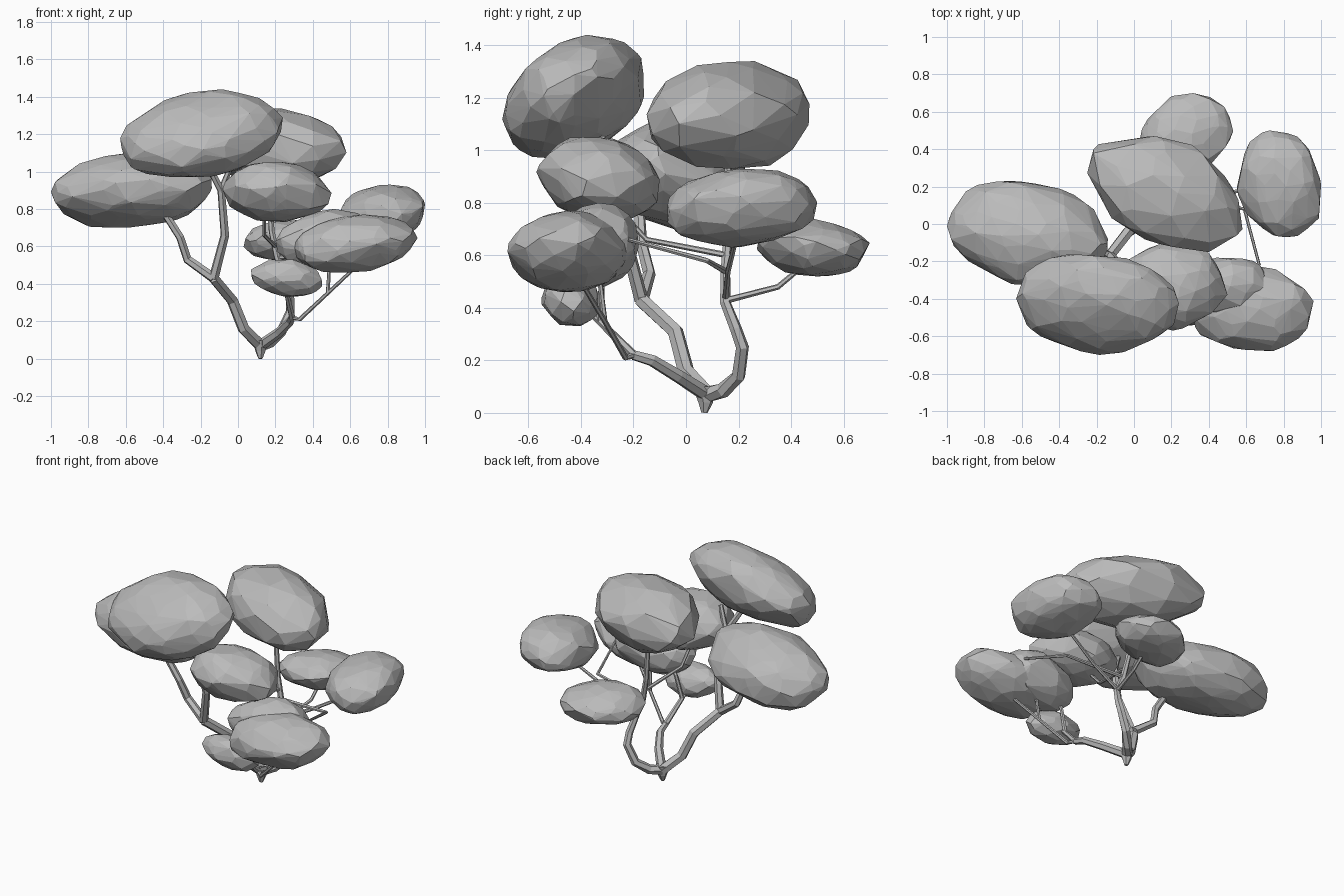
import bpy, bmesh, math, random
from mathutils import Vector, noise

if "Cube" in bpy.data.objects:
    bpy.data.objects.remove(bpy.data.objects["Cube"])

mat = bpy.data.materials.new("plain grey")
mat.use_nodes = True
grey = (0.5, 0.5, 0.5, 1)
mat.diffuse_color = grey
mat.node_tree.nodes["Principled BSDF"].inputs["Base Color"].default_value = grey


def add_object(name, bm):
    mesh = bpy.data.meshes.new(name)
    bmesh.ops.recalc_face_normals(bm, faces=bm.faces)
    bm.to_mesh(mesh)
    bm.free()
    mesh.materials.append(mat)
    obj = bpy.data.objects.new(name, mesh)
    bpy.context.collection.objects.link(obj)
    return obj


def foliage(name, low, high, shear=(0, 0, 0), count=100, seed=1):
    """Faceted leaf cluster filling the box low..high; shear is (xz, yz, xy)."""
    rng = random.Random(seed)
    golden = math.pi * (3 - math.sqrt(5))
    pts = []
    for i in range(count):
        z = 1 - 2 * (i + 0.5) / count
        a = i * golden + rng.uniform(-0.3, 0.3)
        r = math.sqrt(1 - z * z)
        p = Vector((r * math.cos(a), r * math.sin(a), z + rng.uniform(-0.06, 0.06))).normalized()
        p *= 1 + 0.1 * noise.noise(p * 1.4 + Vector((seed * 3.7, 0, 0))) + rng.uniform(-0.02, 0.02)
        p.z += shear[0] * p.x + shear[1] * p.y
        p.y += shear[2] * p.x
        pts.append(p)
    bm = bmesh.new()
    # Scale the cluster to its box, then wrap it in flat facets
    lo = [min(p[k] for p in pts) for k in range(3)]
    hi = [max(p[k] for p in pts) for k in range(3)]
    for p in pts:
        bm.verts.new([low[k] + (p[k] - lo[k]) / (hi[k] - lo[k]) * (high[k] - low[k]) for k in range(3)])
    hull = bmesh.ops.convex_hull(bm, input=bm.verts)
    loose = set(hull["geom_interior"]) | set(hull["geom_unused"])
    bmesh.ops.delete(bm, geom=[v for v in loose if isinstance(v, bmesh.types.BMVert)], context="VERTS")
    add_object(name, bm)


def branch(name, path, start, end, sides=6):
    """Tapered angular tube along a path."""
    bm = bmesh.new()
    path = [Vector(p) for p in path]
    rings = []
    for i, p in enumerate(path):
        d = (path[min(i + 1, len(path) - 1)] - path[max(i - 1, 0)]).normalized()
        u = d.cross(Vector((0.3, 0.9, 0.1))).normalized()
        w = d.cross(u)
        r = start + (end - start) * i / (len(path) - 1)
        angles = [2 * math.pi * k / sides for k in range(sides)]
        rings.append([bm.verts.new(p + r * (u * math.cos(a) + w * math.sin(a))) for a in angles])
    for a, b in zip(rings, rings[1:]):
        for k in range(sides):
            n = (k + 1) % sides
            bm.faces.new((a[k], a[n], b[n], b[k]))
    bm.faces.new(rings[0])
    bm.faces.new(rings[-1])
    add_object(name, bm)


# Leaf clusters
foliage("top_front_foliage", (-0.63, -0.70, 0.97), (0.24, -0.16, 1.44), (0.25, 0.32, -0.1), 130, 1)
foliage("top_back_foliage", (-0.25, -0.15, 0.93), (0.58, 0.47, 1.34), (-0.12, 0, -0.36), 65, 2)
foliage("side_foliage", (-1.0, -0.33, 0.70), (-0.14, 0.23, 1.11), (0.1, -0.12, -0.2), 130, 3)
foliage("middle_foliage", (-0.08, -0.57, 0.73), (0.50, -0.10, 1.05), (-0.1, -0.15, 0), 95, 4)
foliage("low_front_foliage", (0.29, -0.68, 0.46), (0.96, -0.22, 0.77), (0.2, 0, -0.05), 110, 5)
foliage("low_inner_foliage", (0.20, -0.50, 0.48), (0.73, -0.18, 0.80), (0.15, 0, 0.1), 80, 6)
foliage("side_back_foliage", (0.55, -0.07, 0.63), (1.0, 0.50, 0.93), (0.1, 0.1, -0.1), 110, 7)
foliage("low_back_foliage", (0.03, 0.27, 0.52), (0.53, 0.70, 0.74), (0, -0.1, 0.22), 85, 8)
foliage("small_foliage", (0.07, -0.55, 0.33), (0.45, -0.33, 0.53), (-0.15, -0.1, 0), 55, 9)

# Trunk base and the three main limbs
base = (0.12, 0.08, 0.07)
branch("trunk_base", [(0.12, 0.07, 0), (0.12, 0.075, 0.04), (0.12, 0.07, 0.1)], 0.012, 0.045)
fork = (-0.13, -0.17, 0.43)
branch("left_limb", [base, (0.03, 0.0, 0.16), (-0.03, -0.04, 0.31), fork], 0.034, 0.03)
branch("left_limb_outer", [fork, (-0.27, -0.14, 0.53), (-0.31, -0.17, 0.65), (-0.42, -0.18, 0.82)], 0.027, 0.02)
branch("left_limb_upper", [fork, (-0.07, -0.23, 0.66), (-0.09, -0.29, 0.90), (-0.17, -0.35, 1.05)], 0.027, 0.018)
branch("left_limb_tip", [(-0.09, -0.29, 0.90), (-0.03, -0.32, 1.05)], 0.018, 0.014)
back = (0.21, 0.15, 0.54)
branch("back_limb", [base, (0.17, 0.14, 0.085), (0.23, 0.20, 0.14), (0.28, 0.215, 0.25), (0.28, 0.19, 0.32),
                     (0.26, 0.15, 0.42), back, (0.18, 0.16, 0.68), (0.16, 0.16, 1.0)], 0.032, 0.014)
bend = (0.29, -0.20, 0.22)
branch("front_limb", [base, (0.22, -0.03, 0.14), (0.28, -0.13, 0.20), bend], 0.03, 0.02)

# Thin twigs carrying the lower clusters
branch("small_twig", [bend, (0.26, -0.33, 0.35), (0.25, -0.44, 0.45)], 0.018, 0.01)
branch("inner_twig", [(0.26, -0.33, 0.35), (0.3, -0.32, 0.50), (0.38, -0.33, 0.6)], 0.014, 0.01)
branch("low_front_twig", [bend, (0.33, -0.23, 0.21), (0.48, -0.31, 0.35), (0.64, -0.40, 0.50)], 0.013, 0.009)
branch("low_front_side_twig", [(0.48, -0.31, 0.35), (0.49, -0.33, 0.52)], 0.011, 0.009)
branch("inner_long_twig", [back, (0.59, 0.08, 0.58), (0.67, -0.22, 0.66)], 0.013, 0.008)
branch("side_back_twig", [(0.26, 0.15, 0.44), (0.45, 0.16, 0.54), (0.72, 0.20, 0.70)], 0.013, 0.009)
branch("middle_twig", [(0.20, 0.16, 0.60), (0.14, -0.15, 0.66), (0.14, -0.28, 0.80)], 0.012, 0.009)
branch("low_back_twig", [(0.26, 0.16, 0.43), (0.29, 0.35, 0.48), (0.29, 0.47, 0.58)], 0.013, 0.009)
